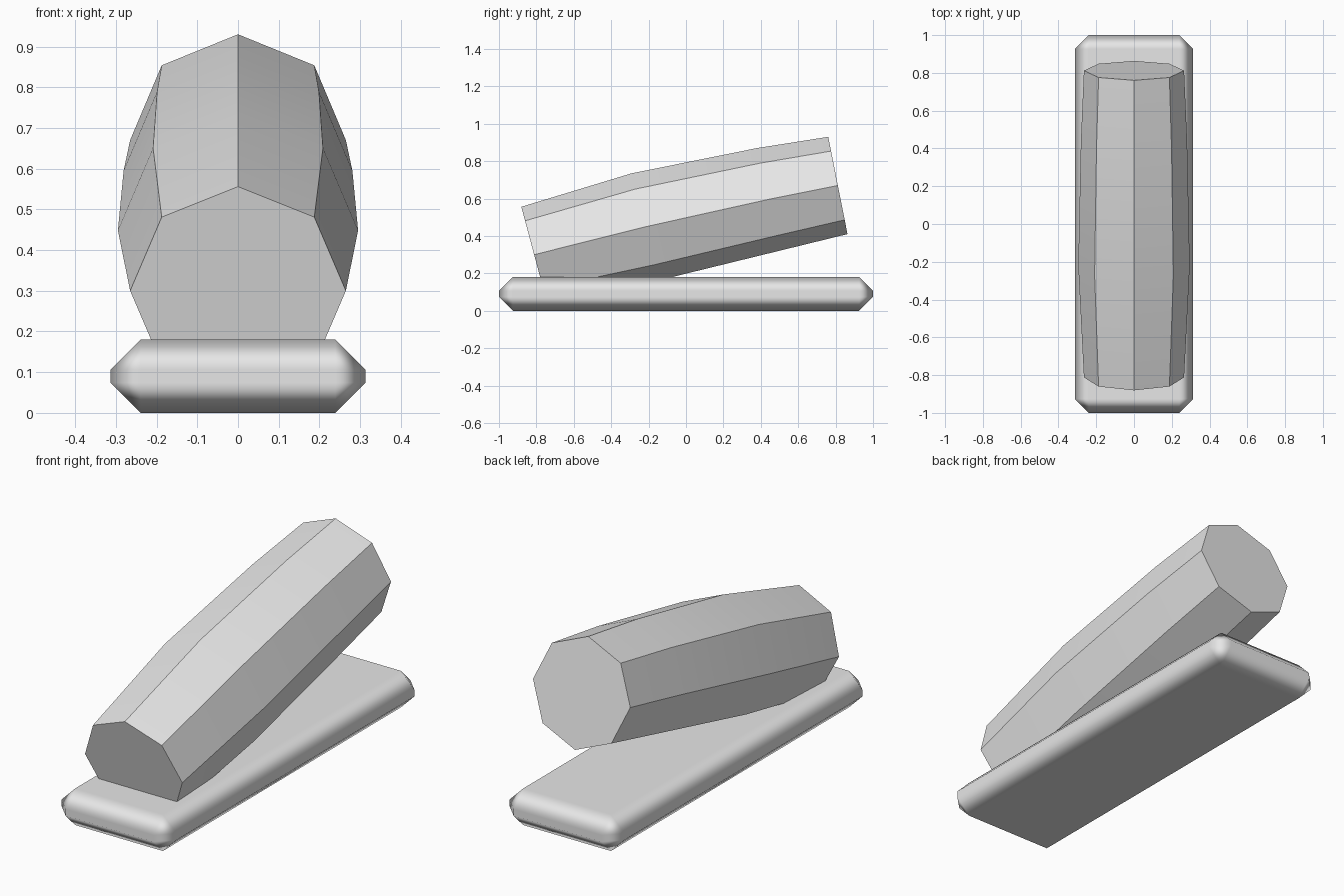
import bpy, bmesh, math
from mathutils import Vector

if "Cube" in bpy.data.objects:
    bpy.data.objects.remove(bpy.data.objects["Cube"])

grey = bpy.data.materials.new("light grey")
grey.diffuse_color = (0.8, 0.8, 0.8, 1)
grey.use_nodes = True
grey.node_tree.nodes["Principled BSDF"].inputs["Base Color"].default_value = grey.diffuse_color


def make_object(name, bm):
    bmesh.ops.recalc_face_normals(bm, faces=bm.faces)
    mesh = bpy.data.meshes.new(name)
    bm.to_mesh(mesh)
    bm.free()
    mesh.materials.append(grey)
    ob = bpy.data.objects.new(name, mesh)
    bpy.context.collection.objects.link(ob)
    bpy.ops.object.select_all(action='DESELECT')
    ob.select_set(True)
    bpy.context.view_layer.objects.active = ob
    return ob


# Base slab with chamfered, softly shaded edges
bm = bmesh.new()
bmesh.ops.create_cube(bm, size=1)
for v in bm.verts:
    v.co = Vector((v.co.x * 0.626, v.co.y * 2, v.co.z * 0.18 + 0.09))
base = make_object("base", bm)
bpy.ops.object.shade_smooth()
bevel = base.modifiers.new("chamfer", 'BEVEL')
bevel.width = 0.074
bevel.segments = 1
bevel.limit_method = 'NONE'
bevel.harden_normals = True

# Tilted, slightly bowed eight-sided grip: (y, z, radius, tilt in degrees)
rings = [(-0.812, 0.30, 0.265, 15.0), (-0.222, 0.448, 0.295, 13.5),
         (0.438, 0.595, 0.281, 12.0), (0.812, 0.67, 0.265, 11.2)]
bm = bmesh.new()
loops = []
for y, z, r, tilt in rings:
    t = math.radians(tilt)
    loop = []
    for i in range(8):
        a = i * math.pi / 4
        up = r * math.cos(a)
        loop.append(bm.verts.new((r * math.sin(a), y - up * math.sin(t), z + up * math.cos(t))))
    loops.append(loop)
for a, b in zip(loops, loops[1:]):
    for i in range(8):
        j = (i + 1) % 8
        bm.faces.new((a[i], a[j], b[j], b[i]))
bm.faces.new(loops[0])
bm.faces.new(loops[-1])
make_object("grip", bm)
bpy.ops.object.shade_smooth_by_angle(angle=math.radians(30))
